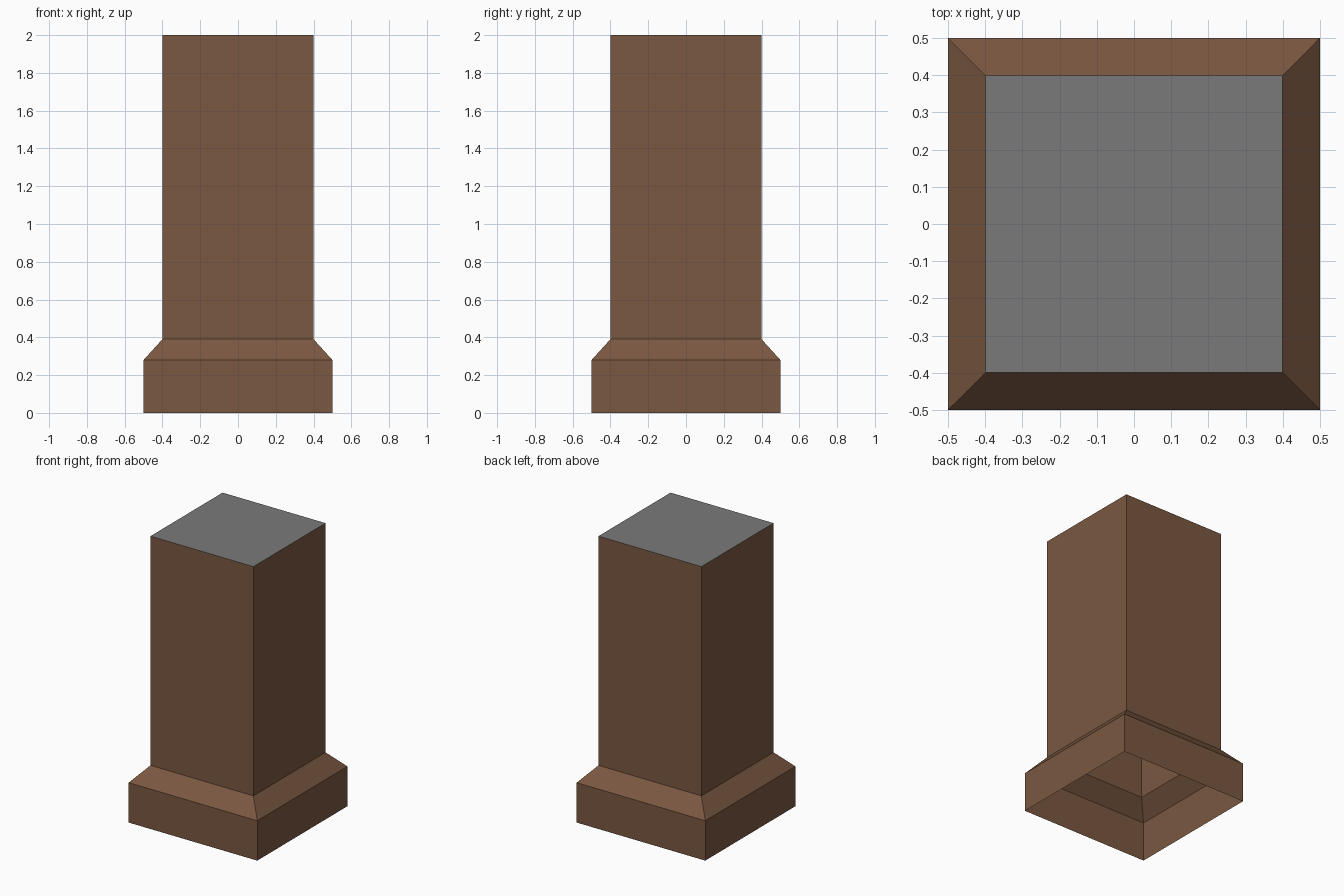
import bpy, bmesh

if "Cube" in bpy.data.objects:
    bpy.data.objects.remove(bpy.data.objects["Cube"])


def material(name, rgb):
    m = bpy.data.materials.new(name)
    m.diffuse_color = (*rgb, 1.0)
    m.use_nodes = True
    m.node_tree.nodes["Principled BSDF"].inputs["Base Color"].default_value = m.diffuse_color
    return m


brown = material("brown_wood", (0.195, 0.098, 0.053))
grey = material("grey_cap", (0.195, 0.195, 0.195))

# Square pillar profile: (half width, height), open underneath
profile = [(0.5, 0.0), (0.5, 0.28), (0.4, 0.39), (0.4, 2.0)]
corners = [(-1, -1), (1, -1), (1, 1), (-1, 1)]

bm = bmesh.new()
rings = [[bm.verts.new((sx * r, sy * r, z)) for sx, sy in corners] for r, z in profile]

# Plinth, sloped shoulder and shaft walls
for low, high in zip(rings, rings[1:]):
    for i in range(4):
        j = (i + 1) % 4
        bm.faces.new((low[i], low[j], high[j], high[i]))

# Flat grey top
bm.faces.new(rings[-1]).material_index = 1

mesh = bpy.data.meshes.new("pillar")
bm.to_mesh(mesh)
bm.free()
mesh.materials.append(brown)
mesh.materials.append(grey)
pillar = bpy.data.objects.new("pillar", mesh)
bpy.context.collection.objects.link(pillar)
